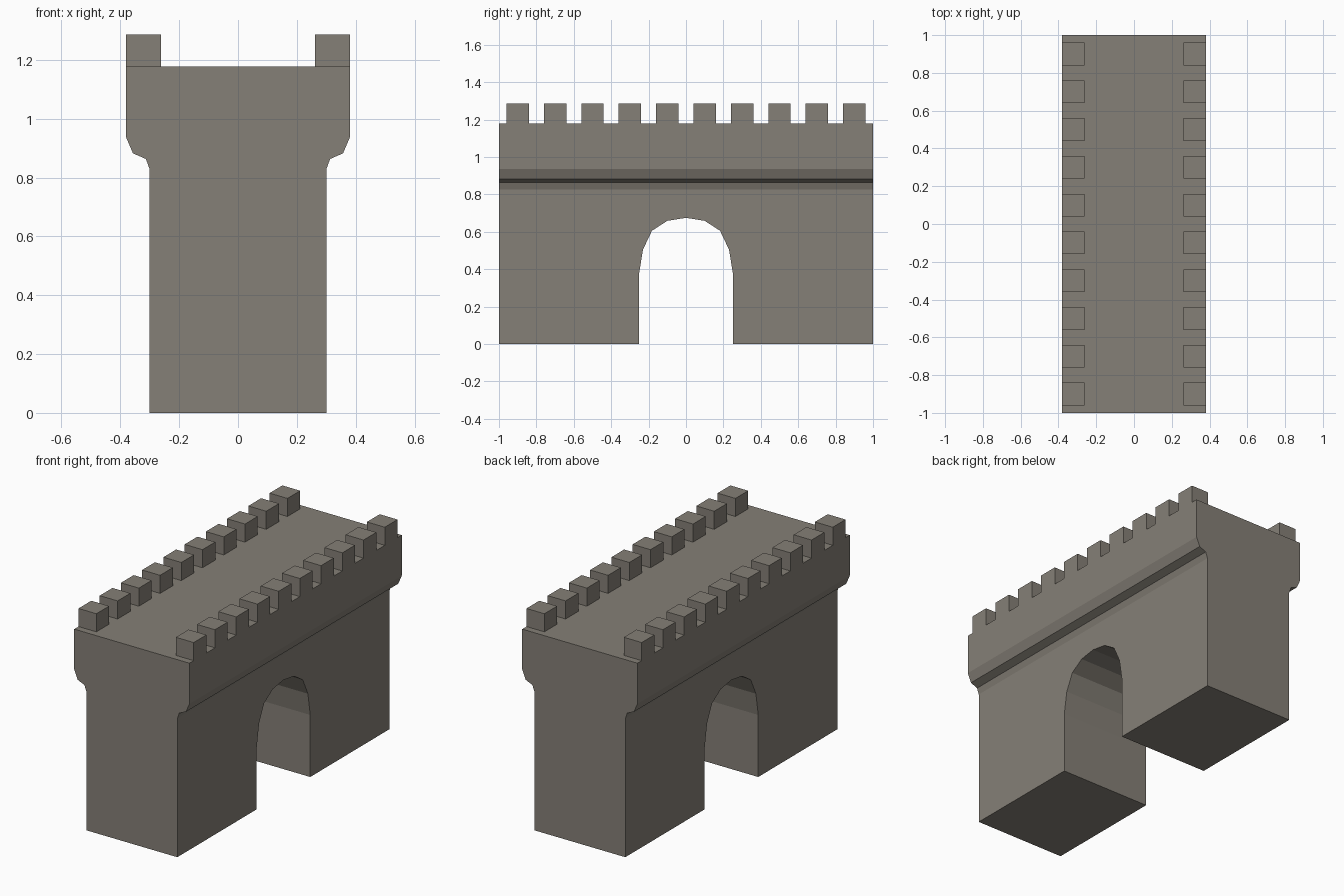
import bpy, bmesh

if "Cube" in bpy.data.objects:
    bpy.data.objects.remove(bpy.data.objects["Cube"])

stone = bpy.data.materials.new("warm grey stone")
stone.diffuse_color = (0.235, 0.215, 0.184, 1)
stone.use_nodes = True
stone.node_tree.nodes["Principled BSDF"].inputs["Base Color"].default_value = stone.diffuse_color


def make_object(name, bm):
    bmesh.ops.recalc_face_normals(bm, faces=bm.faces)
    mesh = bpy.data.meshes.new(name)
    bm.to_mesh(mesh)
    bm.free()
    mesh.materials.append(stone)
    obj = bpy.data.objects.new(name, mesh)
    bpy.context.collection.objects.link(obj)
    return obj


def mirrored(half):
    """Close a right-hand half outline by mirroring it."""
    return half + [(-u, z) for u, z in reversed(half) if u > 0]


def prism(name, points, offset):
    """Extrude a closed 3D outline along offset."""
    bm = bmesh.new()
    face = bm.faces.new([bm.verts.new(p) for p in points])
    ext = bmesh.ops.extrude_face_region(bm, geom=[face], use_keep_orig=True)
    verts = [g for g in ext["geom"] if isinstance(g, bmesh.types.BMVert)]
    bmesh.ops.translate(bm, verts=verts, vec=offset)
    return make_object(name, bm)


# Wall with corbelled parapet, extruded along y
TOP = 1.178
wall_half = [(0.30, 0), (0.30, 0.827), (0.313, 0.863), (0.357, 0.882),
             (0.38, 0.936), (0.38, TOP)]
wall = prism("gate_wall", [(x, -1, z) for x, z in mirrored(wall_half)], (0, 2, 0))

# Arched passage cut through along x
arch_half = [(0.252, -0.1), (0.252, 0.37), (0.23, 0.505), (0.182, 0.606),
             (0.10, 0.659), (0, 0.675)]
cutter = prism("arch_cutter", [(-0.5, y, z) for y, z in mirrored(arch_half)], (1, 0, 0))
cut = wall.modifiers.new("arch", 'BOOLEAN')
cut.operation = 'DIFFERENCE'
cut.solver = 'EXACT'
cut.object = cutter
bpy.context.view_layer.objects.active = wall
bpy.ops.object.modifier_apply(modifier="arch")
bpy.data.objects.remove(cutter)

# Ten merlons along each long edge, flush with the wall faces
for side, label in ((-1, "left"), (1, "right")):
    for i in range(10):
        y = -0.9 + 0.2 * i
        x0, x1 = side * 0.262, side * 0.38
        base = [(x0, y - 0.06, TOP), (x1, y - 0.06, TOP),
                (x1, y + 0.06, TOP), (x0, y + 0.06, TOP)]
        prism(f"merlon_{label}_{i + 1}", base, (0, 0, 0.108))
